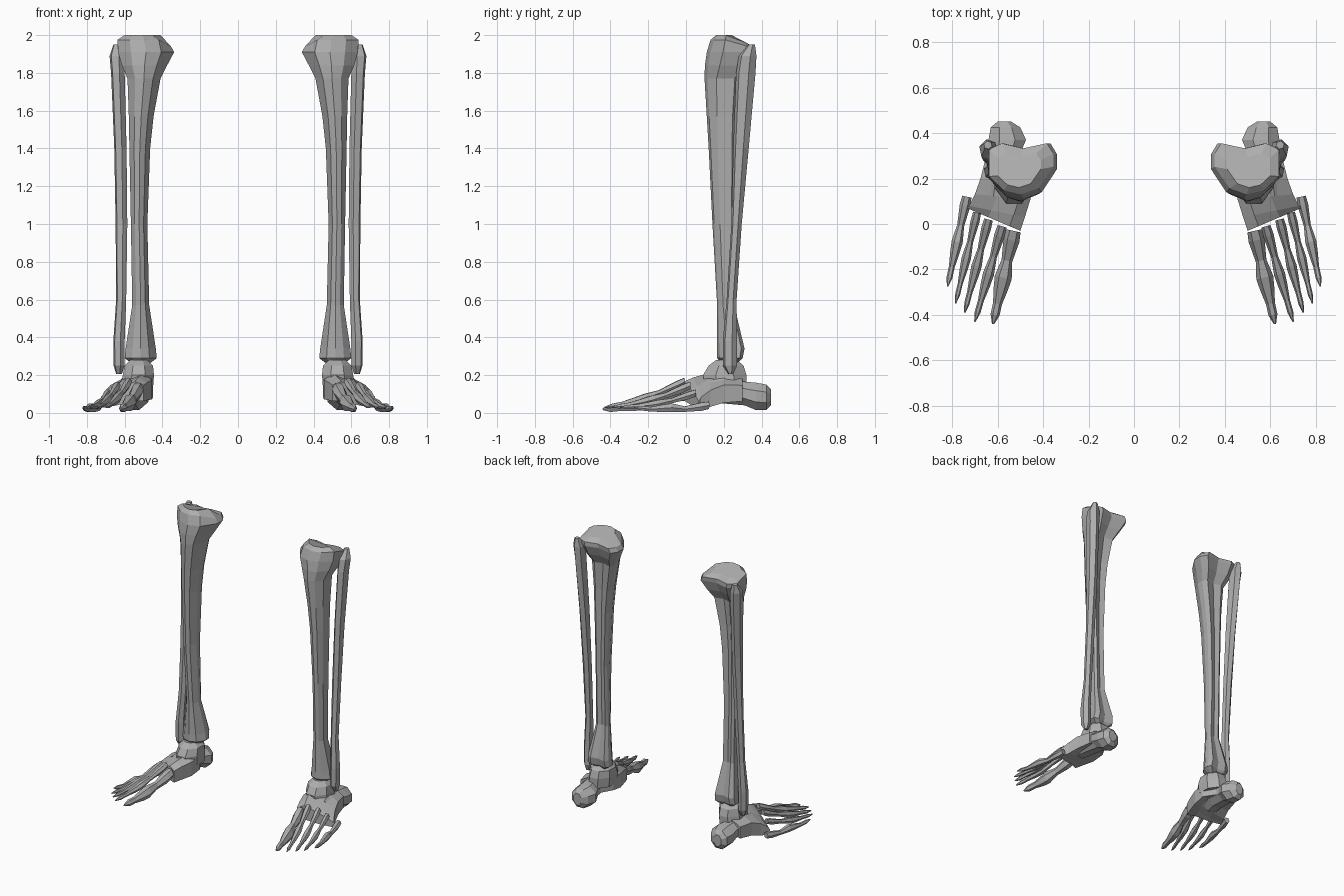
import bpy, bmesh, math
from mathutils import Vector

if "Cube" in bpy.data.objects:
    bpy.data.objects.remove(bpy.data.objects["Cube"])

bone = bpy.data.materials.new("bone grey")
bone.diffuse_color = (0.42, 0.42, 0.42, 1)
bone.use_nodes = True
bone.node_tree.nodes["Principled BSDF"].inputs["Base Color"].default_value = bone.diffuse_color


def loft(name, rings):
    """Skin a list of equal-sized point rings, cap the ends, mirror to the other leg."""
    bm = bmesh.new()
    loops = [[bm.verts.new(p) for p in ring] for ring in rings]
    n = len(loops[0])
    for a, b in zip(loops, loops[1:]):
        for i in range(n):
            j = (i + 1) % n
            bm.faces.new((a[i], a[j], b[j], b[i]))
    bm.faces.new(loops[0])
    bm.faces.new(loops[-1])
    bmesh.ops.recalc_face_normals(bm, faces=bm.faces)
    mesh = bpy.data.meshes.new(name)
    bm.to_mesh(mesh)
    bm.free()
    mesh.materials.append(bone)
    ob = bpy.data.objects.new(name, mesh)
    bpy.context.collection.objects.link(ob)
    ob.modifiers.new("both legs", 'MIRROR').use_axis = (True, False, False)
    return ob


def upright(shape, sections):
    """Rings from a unit shape fitted to (z, x0, x1, y0, y1) boxes."""
    return [[(x0 + u * (x1 - x0), y0 + v * (y1 - y0), z) for u, v in shape]
            for z, x0, x1, y0, y1 in sections]


def lengthwise(shape, sections):
    """Rings from (y, x0, x1, z0, z1, skew, drop); outer side shifts back and drops."""
    return [[(x0 + u * (x1 - x0), y + skew * u, z0 + v * (z1 - z0 - drop * u))
             for u, v in shape] for y, x0, x1, z0, z1, skew, drop in sections]


def polygon(n, turn=0.0):
    pts = [(math.cos(math.tau * i / n + turn), math.sin(math.tau * i / n + turn)) for i in range(n)]
    return [tuple((p[k] - min(q[k] for q in pts)) / (max(q[k] for q in pts) - min(q[k] for q in pts))
                  for k in (0, 1)) for p in pts]


# Shin bone: u runs medial to lateral, v front to back
head_shape = [(0, .8), (0, .54), (.23, .12), (.5, 0), (.77, .08), (1, .35),
              (1, .88), (.8, 1), (.47, .9), (.1, 1)]
tibia = loft("shin_bone", upright(head_shape, [
    (0.26, .47, .56, .19, .27), (0.29, .43, .60, .165, .30), (0.34, .435, .595, .165, .31),
    (0.57, .47, .56, .165, .255), (1.0, .48, .567, .14, .255),
    (1.4, .465, .575, .12, .26), (1.57, .447, .578, .11, .265), (1.77, .41, .585, .098, .28),
    (1.84, .375, .615, .10, .325), (1.91, .338, .635, .11, .355),
    (1.975, .355, .638, .13, .355), (2.0, .41, .60, .16, .31)]))
# Shallow joint dip in the back of the plateau
for v in tibia.data.vertices:
    if v.co.z > 1.95 and v.co.y > .25:
        v.co.z -= .035

# Calf bone
loft("calf_bone", upright(polygon(6, .3), [
    (0.205, .615, .645, .225, .25), (0.25, .60, .658, .195, .27), (0.38, .60, .66, .195, .27),
    (0.6, .592, .645, .215, .268), (1.0, .586, .648, .24, .295), (1.4, .59, .655, .25, .332),
    (1.8, .60, .672, .265, .368), (1.89, .60, .68, .28, .373), (1.95, .625, .66, .33, .365)]))

# Ankle bone
loft("ankle_bone", upright(polygon(8, math.pi / 8), [
    (0.13, .45, .62, .10, .32), (0.20, .445, .61, .09, .32),
    (0.25, .45, .60, .12, .305), (0.28, .48, .57, .16, .27)]))

# Heel bone
loft("heel_bone", lengthwise(polygon(8, math.pi / 8), [
    (.45, .54, .60, .04, .125, 0, 0), (.425, .50, .63, .015, .15, 0, 0),
    (.37, .475, .64, .015, .16, 0, 0), (.31, .50, .635, .04, .165, 0, 0),
    (.20, .50, .65, .05, .19, 0, 0), (.12, .52, .66, .05, .17, 0, 0)]))

# Arched block of midfoot bones
arch = [(0, .25), (0, .75), (.2, 1), (.6, 1), (1, .8), (1, .1), (.6, .2), (.25, .3)]
loft("midfoot", lengthwise(arch, [
    (.30, .51, .65, .05, .19, 0, .02), (.20, .45, .675, .04, .225, 0, .05),
    (.11, .455, .70, .02, .225, .02, .08), (.03, .48, .725, .02, .21, .05, .11),
    (-.03, .50, .735, .02, .19, .10, .12)]))

# Toe rays: start point, tip, half width, half height
rays = [((.53, -.03, .125), (.62, -.44, .02), .04, .04),
        ((.58, -.01, .165), (.70, -.43, .03), .026, .024),
        ((.64, .02, .145), (.745, -.39, .03), .024, .024),
        ((.69, .05, .105), (.785, -.35, .03), .022, .022),
        ((.735, .12, .04), (.82, -.275, .03), .026, .024)]
profile = [(0, .8), (.1, .9), (.32, .6), (.5, .95), (.62, .8), (.78, .5), (.9, .5), (1, .12)]
for k, (a, b, w, h) in enumerate(rays):
    a, b = Vector(a), Vector(b)
    side = (b - a).cross(Vector((0, 0, 1))).normalized()
    rings = []
    for t, s in profile:
        c = a.lerp(b, t)
        # metatarsals sag slightly toward the ground
        c.z = max(c.z - .02 * math.sin(math.pi * t), h * s + .005)
        rings.append([c + side * (w * s * (2 * u - 1)) + Vector((0, 0, h * s * (2 * v - 1)))
                      for u, v in polygon(6)])
    loft(f"toe_ray_{k + 1}", rings)
